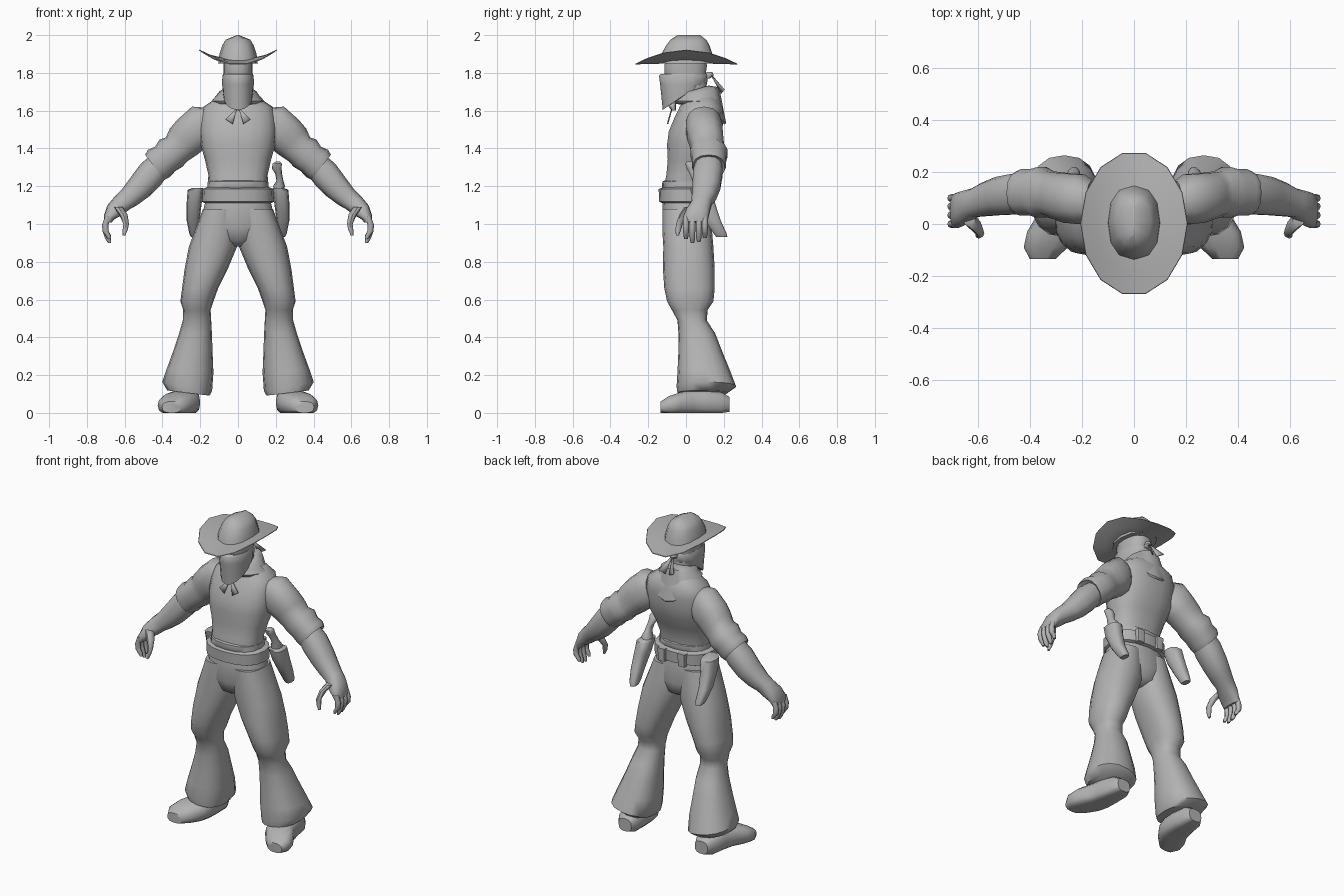
import bpy, bmesh, math
from mathutils import Vector

grey = bpy.data.materials.new("plain grey")
grey.diffuse_color = (0.45, 0.45, 0.45, 1)


def finish(name, me, mirror, sharp=50):
    me.materials.append(grey)
    for p in me.polygons:
        p.use_smooth = True
    me.set_sharp_from_angle(angle=math.radians(sharp))
    ob = bpy.data.objects.new(name, me)
    bpy.context.collection.objects.link(ob)
    if mirror:
        ob.modifiers.new("mirror", "MIRROR").use_mirror_merge = False
    return ob


def loft(name, rings, n=14, v=(0, 1, 0), p=0.85, mirror=False, post=None):
    """Skin over oval rings (x, y, z, half width, half depth, tilt degrees)."""
    bm = bmesh.new()
    v = Vector(v)
    loops = []
    for x, y, z, a, b, *t in rings:
        t = math.radians(t[0]) if t else 0
        u = Vector((math.cos(t), 0, math.sin(t)))
        loop = []
        for i in range(n):
            w = 2 * math.pi * i / n
            c, s = math.cos(w), math.sin(w)
            c = math.copysign(abs(c) ** p, c)
            s = math.copysign(abs(s) ** p, s)
            co = Vector((x, y, z)) + u * a * c + v * b * s
            if post:
                co = post(co)
            loop.append(bm.verts.new(co))
        loops.append(loop)
    for l0, l1 in zip(loops, loops[1:]):
        for i in range(n):
            j = (i + 1) % n
            bm.faces.new((l0[i], l0[j], l1[j], l1[i]))
    bm.faces.new(loops[0][::-1])
    bm.faces.new(loops[-1])
    bmesh.ops.recalc_face_normals(bm, faces=bm.faces)
    me = bpy.data.meshes.new(name)
    bm.to_mesh(me)
    bm.free()
    return finish(name, me, mirror)


def cloth(name, pts, mirror=True):
    """Thin flat piece of cloth."""
    me = bpy.data.meshes.new(name)
    me.from_pydata(pts, [], [tuple(range(len(pts)))])
    ob = finish(name, me, mirror)
    ob.modifiers.new("thickness", "SOLIDIFY").thickness = 0.006


def box_rings(rows):
    """Rows of (z, x0, x1, y0, y1, tilt) to rings."""
    return [((x0 + x1) / 2, (y0 + y1) / 2, z, (x1 - x0) / 2, (y1 - y0) / 2, t)
            for z, x0, x1, y0, y1, t in rows]


# Hat: curled brim and peaked crown
def curl(c):
    return Vector((c.x, c.y, c.z + 1.4 * c.x ** 2 - 0.25 * c.y ** 2))


loft("hat_brim", [(0, 0, 1.852, .08, .12), (0, 0, 1.855, .15, .2),
                  (0, .002, 1.86, .207, .278), (0, .002, 1.864, .205, .276),
                  (0, 0, 1.866, .15, .2), (0, 0, 1.87, .08, .12)], 14, p=1, post=curl)
loft("hat_crown", [(0, .005, 1.85, .105, .145), (0, .005, 1.90, .098, .135),
                   (0, .01, 1.945, .083, .115), (0, .012, 1.975, .066, .095),
                   (0, .015, 2.0, .006, .06)], 12)

# Head and brow
loft("head", [(0, .045, 1.62, .06, .065), (0, .03, 1.70, .066, .085),
              (0, 0, 1.76, .075, .108), (0, -.004, 1.80, .077, .112),
              (0, -.002, 1.835, .077, .115), (0, 0, 1.875, .076, .11)])


# Face mask hanging to a point in front
def droop(c):
    if c.z < 1.71:
        c.z += c.y * (.7 if c.y < 0 else .5)
    return c


loft("face_mask", [(0, -.012, 1.795, .078, .122), (0, -.013, 1.785, .083, .13),
                   (0, -.013, 1.74, .084, .124), (0, -.013, 1.69, .078, .11)], 16, p=.95, post=droop)
loft("mask_knot", [(0, .11, 1.77, .015, .015), (0, .125, 1.785, .022, .022),
                   (0, .125, 1.805, .015, .015)], 8)
cloth("mask_tail", [(.003, .13, 1.79), (.015, .185, 1.69), (.055, .2, 1.71)])


# Neck kerchief with a pointed back flap
def flap(c):
    if c.z < 1.66 and c.y > .09:
        c.z -= (c.y - .09) * .95
    elif c.z > 1.66:
        c.z += (c.y - .06) * .3
    return c


loft("neck_kerchief", [(0, .035, 1.715, .08, .085), (0, .06, 1.69, .105, .115),
                       (0, .075, 1.65, .14, .138), (0, .075, 1.635, .13, .13)], 16, p=1, post=flap)
loft("kerchief_knot", [(0, -.065, 1.60, .012, .012), (0, -.072, 1.62, .02, .018),
                       (0, -.065, 1.64, .012, .012)], 8)
cloth("kerchief_tail", [(.002, -.075, 1.62), (.028, -.1, 1.53), (.065, -.095, 1.555)])

# Torso, hips and belts
loft("vest", [(0, -.005, 1.18, .155, .112), (0, -.005, 1.20, .16, .112),
              (0, .003, 1.26, .157, .108), (0, .02, 1.34, .175, .118),
              (0, .04, 1.42, .198, .142), (0, .05, 1.49, .205, .143),
              (0, .068, 1.56, .202, .132), (0, .08, 1.62, .185, .115),
              (0, .08, 1.66, .125, .09), (0, .07, 1.69, .08, .07)], 18, p=.8)
loft("hips", [(0, 0, 1.20, .15, .112), (0, 0, 1.1, .178, .125),
              (0, .005, .98, .2, .13), (0, .01, .91, .11, .11), (0, .01, .88, .03, .06)], 16)
loft("waist_belt", [(0, -.003, 1.185, .155, .12), (0, -.003, 1.19, .162, .125),
                    (0, -.003, 1.225, .16, .122), (0, -.003, 1.23, .15, .11)], 16)
loft("gun_belt", [(0, 0, 1.11, .175, .125), (0, 0, 1.118, .19, .142),
                  (0, 0, 1.185, .188, .145), (0, 0, 1.195, .165, .12)], 16)
loft("belt_pouch", [(.07, .135, 1.11, .025, .018), (.07, .135, 1.19, .028, .02)], 8, p=.5, mirror=True)

# Flared trouser legs
loft("trouser_leg", box_rings([
    (1.08, .0, .185, -.125, .125, 0), (.96, -.005, .23, -.125, .138, 0),
    (.88, .005, .26, -.12, .145, 0), (.76, .055, .283, -.122, .152, 0),
    (.66, .105, .296, -.115, .152, 0), (.59, .13, .305, -.10, .145, 0),
    (.545, .145, .29, -.075, .115, 0), (.49, .142, .292, -.045, .11, 0),
    (.42, .138, .312, -.04, .155, 0), (.33, .135, .342, -.04, .19, 0),
    (.22, .13, .38, -.045, .235, 3), (.14, .135, .403, -.05, .265, 10),
    (.105, .15, .375, -.045, .22, 7)]), 16, mirror=True)

# Shoes: rings run from heel to toe, flattened on the ground
loft("shoe", [(.268, .23, .045, .045, .04), (.272, .19, .05, .068, .06),
              (.278, .1, .055, .078, .07), (.288, .03, .055, .088, .068),
              (.312, -.03, .05, .1, .06), (.34, -.09, .04, .085, .05),
              (.352, -.135, .03, .05, .03)], 14, v=(0, 0, 1), p=.75, mirror=True,
     post=lambda c: Vector((c.x, c.y, max(c.z, 0))))

# Folded sleeves, forearms and hands
loft("sleeve", [(.16, .085, 1.53, .09, .08, 75), (.20, .095, 1.515, .115, .098, 68),
                (.255, .1, 1.47, .105, .097, 50), (.29, .108, 1.435, .1, .092, 45),
                (.325, .115, 1.395, .085, .09, 48), (.355, .122, 1.375, .094, .1, 50),
                (.385, .122, 1.345, .084, .092, 50), (.42, .122, 1.32, .092, .092, 52),
                (.44, .12, 1.30, .084, .085, 52), (.43, .12, 1.31, .06, .065, 52)], mirror=True)
loft("forearm_and_palm", [(.40, .12, 1.33, .065, .07, 48), (.46, .115, 1.265, .077, .08, 46),
                          (.52, .108, 1.195, .07, .075, 43), (.575, .095, 1.14, .058, .066, 42),
                          (.615, .082, 1.11, .052, .056, 40), (.65, .065, 1.075, .048, .064, 32),
                          (.682, .052, 1.035, .03, .068, 18), (.69, .05, 1.01, .02, .062, 10)], mirror=True)
for i, (y, tip) in enumerate([(.0, .92), (.034, .90), (.068, .905), (.1, .925)]):
    loft(f"finger_{i + 1}", [(.688, y, 1.04, .016, .016), (.703, y, .995, .017, .016),
                             (.701, y, .96, .016, .015), (.688, y, tip + .02, .014, .014),
                             (.68, y, tip, .008, .009)], 8, p=1, mirror=True)
loft("thumb", [(.635, .02, 1.09, .025, .03), (.607, -.01, 1.05, .022, .025),
               (.592, -.035, 1.0, .015, .018), (.598, -.042, .965, .013, .014),
               (.604, -.045, .94, .007, .008)], 8, p=1, mirror=True)

# Holsters slanting back, with a pistol grip on one side
loft("holster", [(.215, .07, 1.19, .03, .05), (.225, .08, 1.18, .042, .06),
                 (.232, .1, 1.11, .04, .056), (.238, .14, 1.02, .034, .045),
                 (.232, .18, .95, .026, .036), (.23, .19, .93, .018, .03)], 10, p=.7, mirror=True)
loft("pistol_grip", [(.218, .08, 1.15, .025, .035), (.218, .075, 1.205, .03, .035),
                     (.222, .06, 1.23, .018, .028), (.215, .045, 1.265, .018, .026),
                     (.205, .03, 1.295, .026, .028), (.208, .02, 1.32, .024, .025),
                     (.21, .018, 1.33, .012, .015)], 10)
